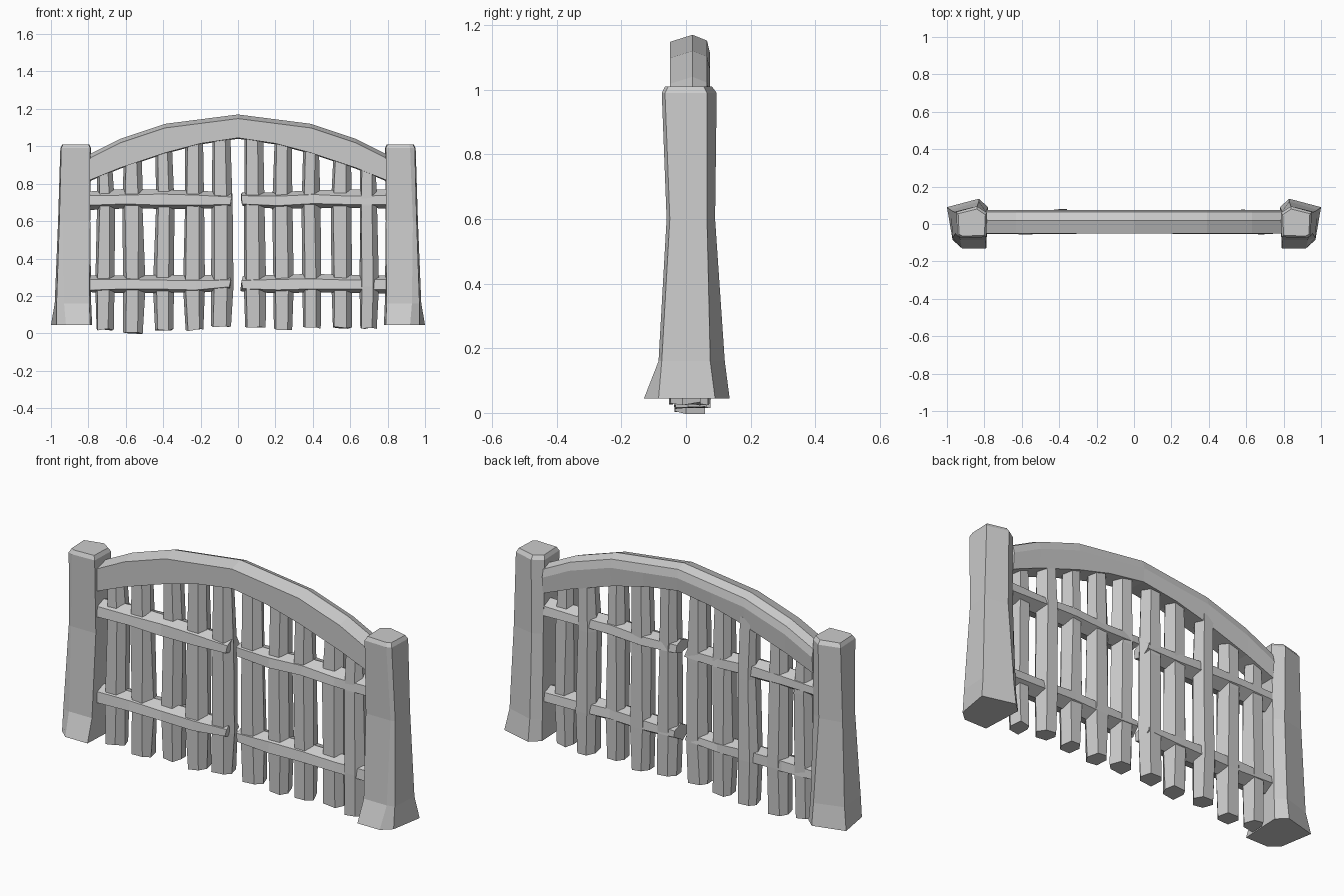
import bpy
import random

random.seed(4)
cube = bpy.data.objects.get("Cube")
if cube:
    bpy.data.objects.remove(cube, do_unlink=True)

wood = bpy.data.materials.new("grey wood")
wood.use_nodes = True
GREY = (0.6, 0.6, 0.6, 1)
wood.diffuse_color = GREY
wood.node_tree.nodes["Principled BSDF"].inputs["Base Color"].default_value = GREY


def loft(name, rings):
    """Skin a list of equal rings of points into a closed solid."""
    n = len(rings[0])
    verts = [p for ring in rings for p in ring]
    faces = [tuple(range(n)), tuple(range(len(verts) - n, len(verts)))]
    for r in range(len(rings) - 1):
        for i in range(n):
            j = (i + 1) % n
            faces.append((r * n + i, r * n + j, (r + 1) * n + j, (r + 1) * n + i))
    mesh = bpy.data.meshes.new(name)
    mesh.from_pydata(verts, [], faces)
    mesh.materials.append(wood)
    obj = bpy.data.objects.new(name, mesh)
    bpy.context.collection.objects.link(obj)
    bpy.context.view_layer.objects.active = obj
    bpy.ops.object.mode_set(mode="EDIT")
    bpy.ops.mesh.select_all(action="SELECT")
    bpy.ops.mesh.normals_make_consistent(inside=False)
    bpy.ops.object.mode_set(mode="OBJECT")
    return obj


def jitter(amount):
    return random.uniform(-amount, amount)


def interp(pairs, x):
    """Piecewise linear height at distance x from the centre."""
    for (a, za), (b, zb) in zip(pairs, pairs[1:]):
        if x <= b:
            return za + (zb - za) * (x - a) / (b - a)
    return pairs[-1][1]


# Posts: flared foot, narrow waist, chamfered cap
POST = [
    (0.045, [(.79, -.13), (.92, -.13), (.97, -.085), (1, .09), (.83, .135), (.78, .09)]),
    (0.16, [(.795, -.085), (.93, -.085), (.97, -.075), (.98, .075), (.83, .12), (.785, .08)]),
    (0.6, [(.79, -.06), (.935, -.06), (.955, -.05), (.962, .065), (.84, .09), (.79, .065)]),
    (0.99, [(.79, -.07), (.92, -.075), (.945, -.065), (.95, .065), (.84, .095), (.785, .06)]),
    (1.01, [(.80, -.06), (.915, -.065), (.935, -.055), (.94, .055), (.84, .08), (.795, .05)]),
]
for side, sx in (("left", 1), ("right", -1)):
    loft(side + "_post", [[(sx * x, y, z) for x, y in pts] for z, pts in POST])

# Arched top beam with a ridged upper side
TOP = [(0, 1.17), (.39, 1.12), (.63, 1.04), (.79, .96)]
UNDER = [(0, 1.045), (.2, 1.015), (.39, .965), (.63, .885), (.79, .82)]
rings = []
for x in (-.79, -.63, -.39, -.2, 0, .2, .39, .63, .79):
    t, u = interp(TOP, abs(x)), interp(UNDER, abs(x))
    rings.append([(x, -.05, u), (x, -.05, t - .022), (x, .02, t),
                  (x, .065, t - .018), (x, .075, t - .06), (x, .068, u - .005)])
loft("arched_beam", rings)

# Upright slats: centre x, half width, foot height, depth offset
SLATS = [(-.71, .05, .02, 0), (-.56, .057, 0, 0), (-.395, .053, .02, .018),
         (-.235, .055, .018, 0), (-.085, .06, .035, 0), (.087, .057, .03, 0),
         (.24, .056, .022, .004), (.39, .05, .03, -.004), (.555, .055, .03, .012),
         (.70, .05, .028, -.016)]
SECTION = [(-.75, -1), (.45, -1), (1, -.2), (.65, 1), (-.5, 1), (-1, .25)]
for n, (cx, half, foot, dy) in enumerate(SLATS):
    top = interp(UNDER, abs(cx)) + .04
    rings = []
    for z, scale in ((foot, .92), (.25, 1.0), (.68, .95), (top, .82)):
        shift = jitter(.005)
        rings.append([(cx + shift + half * scale * (px + jitter(.08)),
                       .012 + dy + .05 * scale * py + jitter(.003),
                       z + (jitter(.006) if z == foot else 0))
                      for px, py in SECTION])
    loft("slat_%d" % (n + 1), rings)

# Cross rails: chunky, bevelled and slightly uneven
RAIL = [(-.052, -.6), (-.045, .45), (.005, 1), (.06, .6), (.066, -.35), (.01, -1)]
for height, level in ((.265, "lower"), (.715, "upper")):
    for side, start, end in (("right", -.79, -.04), ("left", .02, .79)):
        rings = []
        for i in range(5):
            x = start + (end - start) * i / 4
            inner = (i == 4) if side == "right" else (i == 0)
            scale = .8 if inner else 1
            mid = height + jitter(.006)
            rings.append([(x + (jitter(.008) if inner else 0),
                           .008 + (y - .008) * (scale + .1 * inner) + jitter(.003),
                           mid + .048 * scale * (h + jitter(.1))) for y, h in RAIL])
        loft("%s_%s_rail" % (side, level), rings)
